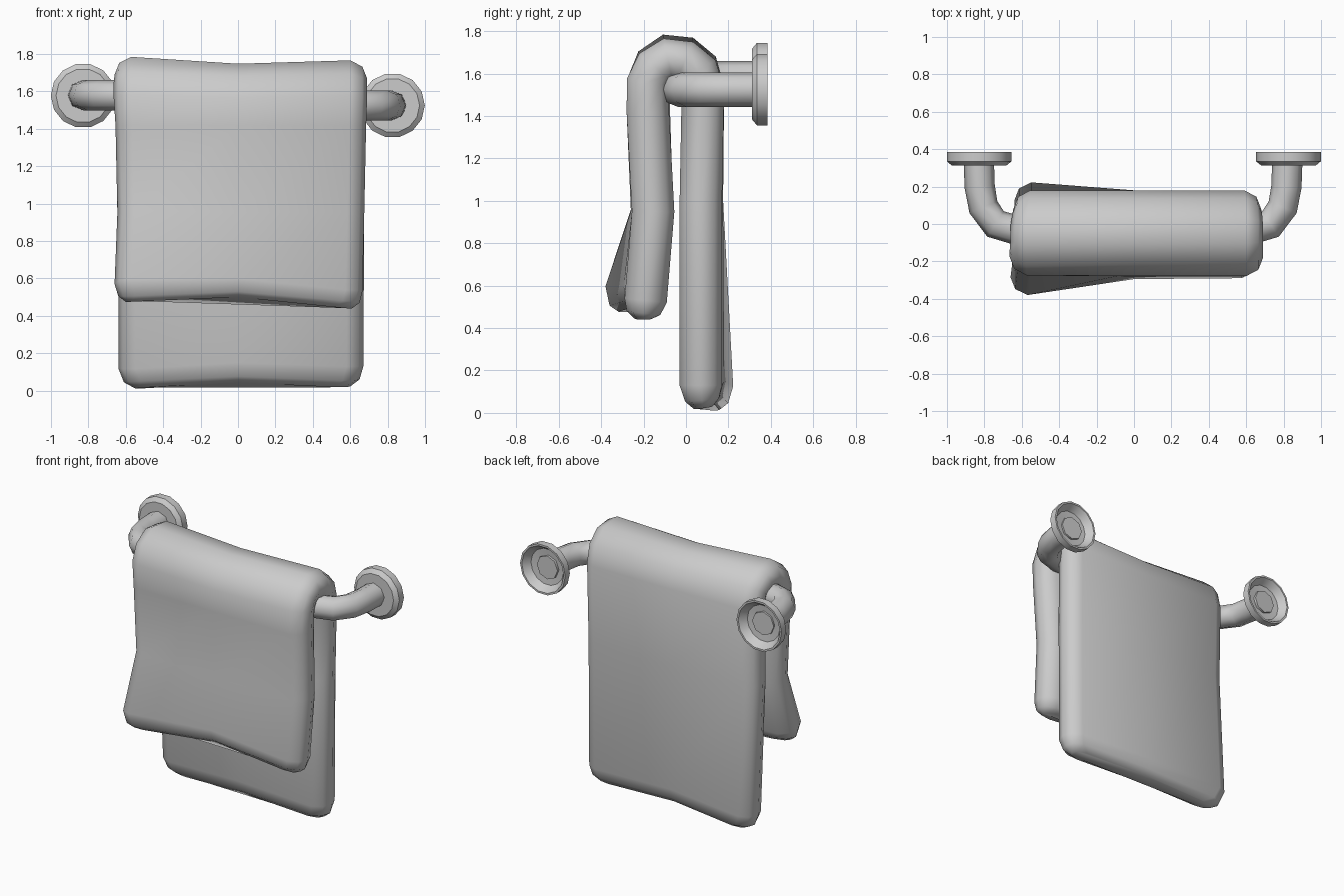
import bpy, math
from mathutils import Vector

if "Cube" in bpy.data.objects:
    bpy.data.objects.remove(bpy.data.objects["Cube"])


def loft(name, rings, caps=True, closed=False, angle=60):
    """Skin a list of equal-length closed rings."""
    n, m = len(rings[0]), len(rings)
    verts = [v for r in rings for v in r]
    faces = []
    for i in range(m if closed else m - 1):
        k = (i + 1) % m
        for j in range(n):
            h = (j + 1) % n
            faces.append((i * n + j, i * n + h, k * n + h, k * n + j))
    if caps and not closed:
        faces.append(tuple(reversed(range(n))))
        faces.append(tuple(range((m - 1) * n, m * n)))
    me = bpy.data.meshes.new(name)
    me.from_pydata([tuple(v) for v in verts], [], faces)
    ob = bpy.data.objects.new(name, me)
    bpy.context.collection.objects.link(ob)
    bpy.ops.object.select_all(action='DESELECT')
    ob.select_set(True)
    bpy.context.view_layer.objects.active = ob
    bpy.ops.object.mode_set(mode='EDIT')
    bpy.ops.mesh.select_all(action='SELECT')
    bpy.ops.mesh.normals_make_consistent(inside=False)
    bpy.ops.object.mode_set(mode='OBJECT')
    bpy.ops.object.shade_smooth_by_angle(angle=math.radians(angle))
    return ob


# towel centre line: left (y, z), middle (y, z), right (y, z),
# half thickness, left x, right x
rows = [
    (-.285, .475, -.20, .50, -.20, .44, .045, -.60, .61),
    (-.285, .505, -.20, .525, -.20, .47, .080, -.64, .65),
    (-.285, .57, -.195, .59, -.19, .53, .100, -.66, .665),
    (-.16, .95, -.16, .95, -.155, .95, .100, -.645, .675),
    (-.175, 1.42, -.18, 1.42, -.18, 1.42, .100, -.655, .685),
    (-.175, 1.57, -.18, 1.55, -.18, 1.56, .100, -.665, .69),
    (-.145, 1.645, -.145, 1.615, -.145, 1.63, .100, -.665, .69),
    (-.085, 1.69, -.085, 1.652, -.085, 1.67, .098, -.66, .69),
    (-.005, 1.68, -.005, 1.645, -.005, 1.66, .098, -.66, .69),
    (.055, 1.63, .055, 1.60, .055, 1.61, .100, -.65, .685),
    (.08, 1.54, .08, 1.53, .08, 1.53, .100, -.645, .68),
    (.075, 1.0, .075, 1.0, .07, 1.0, .100, -.64, .675),
    (.125, .12, .08, .15, .07, .13, .100, -.64, .67),
    (.123, .045, .083, .08, .075, .06, .080, -.61, .65),
    (.12, .01, .085, .045, .08, .022, .045, -.55, .60),
]


def centre(row, x):
    p = [Vector((x, row[k], row[k + 1])) for k in (0, 2, 4)]
    t = max(-1, min(1, x / .58))
    q = p[1].lerp(p[0], -t) if t < 0 else p[1].lerp(p[2], t)
    q.x = x
    return q


towel = []
for i, row in enumerate(rows):
    a, b = rows[max(i - 1, 0)], rows[min(i + 1, len(rows) - 1)]
    t, xl, xr = row[6:]
    section = [(xl, 0), (xl + .025, .65), (xl + .09, 1), (0, 1), (xr - .09, 1),
               (xr - .025, .65), (xr, 0)]
    section += [(x, -s) for x, s in reversed(section[1:-1])]
    ring = []
    for x, s in section:
        d = (centre(b, x) - centre(a, x)).normalized()
        ring.append(centre(row, x) + Vector((0, -d.z, d.y)) * s * t)
    towel.append(ring)
loft("towel", towel)

# bent rail, 8-sided tube with both ends turned back to the wall
half = [(.825, .345), (.82, .2), (.80, .09), (.735, .0), (.60, -.04)]
path = [Vector((-x - .005, y, 1.58)) for x, y in half]
path += [Vector((x - .005, y, 1.525)) for x, y in reversed(half)]
R, up = .081, Vector((0, 0, 1))
rings = []
for i, p in enumerate(path):
    d = path[min(i + 1, len(path) - 1)] - path[max(i - 1, 0)]
    d.z = 0
    side = d.normalized().cross(up)
    rings.append([p + R * (math.cos(a) * side + math.sin(a) * up)
                  for a in [math.tau * k / 8 for k in range(8)]])
loft("towel_rail", rings)

# hollow wall flanges (radius, y)
profile = [(.173, .385), (.173, .335), (.145, .312), (.07, .312),
           (.07, .33), (.125, .335), (.16, .385)]
for name, x, z in (("left_flange", -.828, 1.577), ("right_flange", .826, 1.525)):
    loft(name, [[Vector((x + r * math.cos(a), y, z + r * math.sin(a)))
                 for a in [math.tau * k / 14 for k in range(14)]]
                for r, y in profile], closed=True, angle=40)
